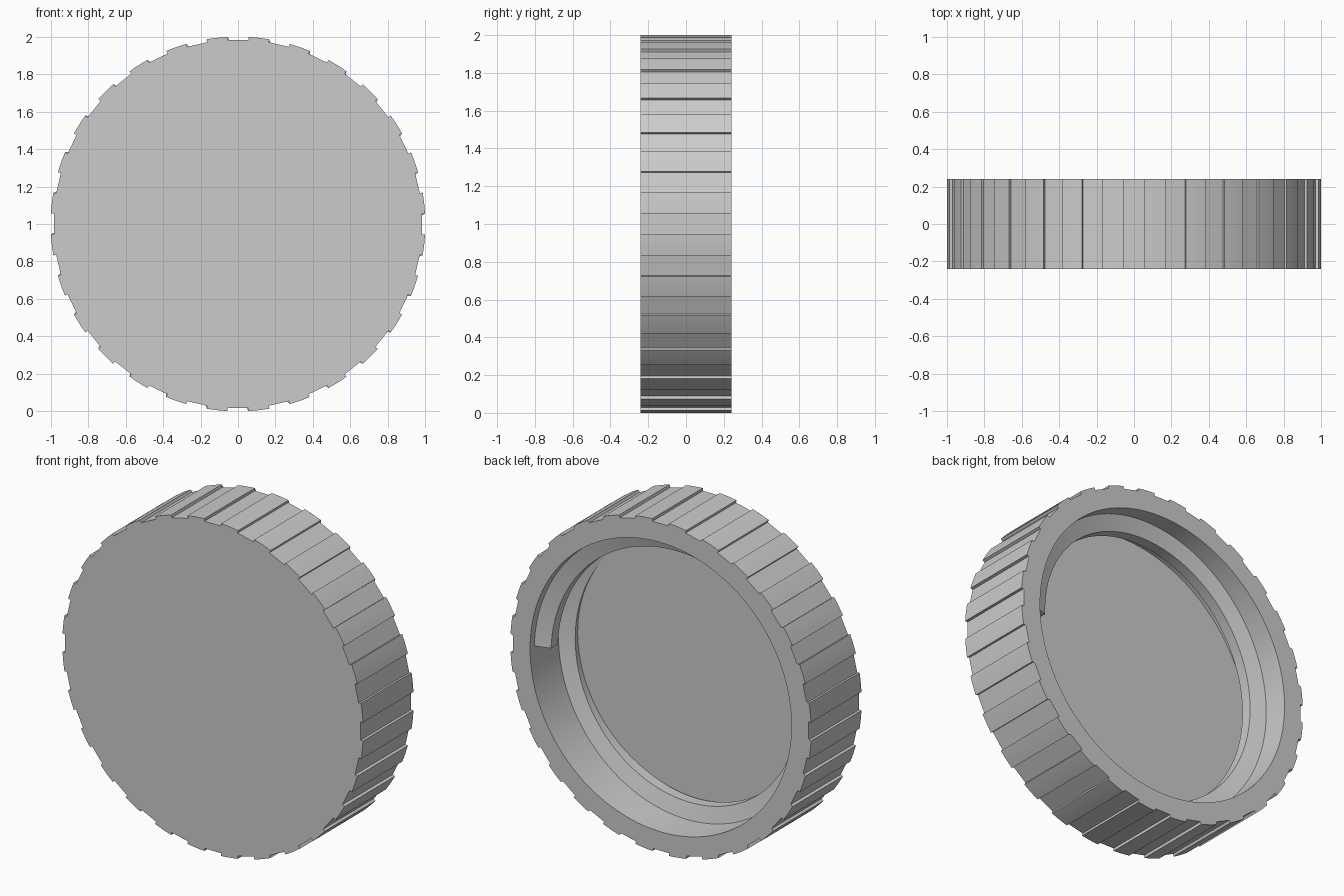
import bpy, bmesh
from math import sin, cos, radians, pi, hypot, atan2

if "Cube" in bpy.data.objects:
    bpy.data.objects.remove(bpy.data.objects["Cube"])

R_OUT, R_NOTCH, R_IN = 1.0015, 0.984, 0.87
HALF, FLOOR_Y, CZ = 0.24, -0.08, 1.0
NOTCHES = 28
PITCH, START = 0.23, 0.04


def polar(bm, r, a, y):
    return bm.verts.new((r * cos(a), y, CZ + r * sin(a)))


def finish(bm, name):
    bmesh.ops.remove_doubles(bm, verts=bm.verts, dist=1e-5)
    bmesh.ops.recalc_face_normals(bm, faces=bm.faces)
    mesh = bpy.data.meshes.new(name)
    bm.to_mesh(mesh)
    bm.free()
    ob = bpy.data.objects.new(name, mesh)
    bpy.context.collection.objects.link(ob)
    bpy.ops.object.select_all(action='DESELECT')
    ob.select_set(True)
    bpy.context.view_layer.objects.active = ob
    bpy.ops.object.shade_smooth_by_angle(angle=radians(12))
    return ob


def bridge(bm, a, b, closed=True):
    n = len(a)
    for i in range(n if closed else n - 1):
        j = (i + 1) % n
        bm.faces.new((a[i], a[j], b[j], b[i]))


# Cap body: notched grip outline, open at the back
step = 2 * pi / NOTCHES
half = radians(3.2)
r_floor, a_floor = hypot(R_NOTCH, 0.055), atan2(0.055, R_NOTCH)
outline = []
for k in range(NOTCHES):
    c = k * step
    outline += [(r_floor, c - a_floor), (r_floor, c + a_floor)]
    outline += [(R_OUT, c + half + (step - 2 * half) * i / 4) for i in range(5)]
n = len(outline)
bm = bmesh.new()
front = [polar(bm, r, a, -HALF) for r, a in outline]
back = [polar(bm, r, a, HALF) for r, a in outline]
first = outline[0][1]
inner = [first + 2 * pi * i / n for i in range(n)]
rim = [polar(bm, R_IN, a, HALF) for a in inner]
floor = [polar(bm, R_IN, a, FLOOR_Y) for a in inner]
for a, b in ((front, back), (back, rim), (rim, floor)):
    bridge(bm, a, b)
bm.faces.new(front)
bm.faces.new(floor)
finish(bm, "cap_body")

# Inner screw thread: trapezoid swept along a helix that sinks into the floor
profile = [(0.872, 0.0), (0.777, 0.027), (0.777, 0.092), (0.872, 0.12)]
bm = bmesh.new()
rings = []
for deg in range(0, 442, 3):
    d0 = START + PITCH * deg / 360
    rings.append([polar(bm, r, radians(deg), HALF - min(d0 + d, 0.325 + d * 0.1))
                  for r, d in profile])
for a, b in zip(rings, rings[1:]):
    bridge(bm, a, b)
bm.faces.new(rings[0])
bm.faces.new(rings[-1])
finish(bm, "screw_thread")
